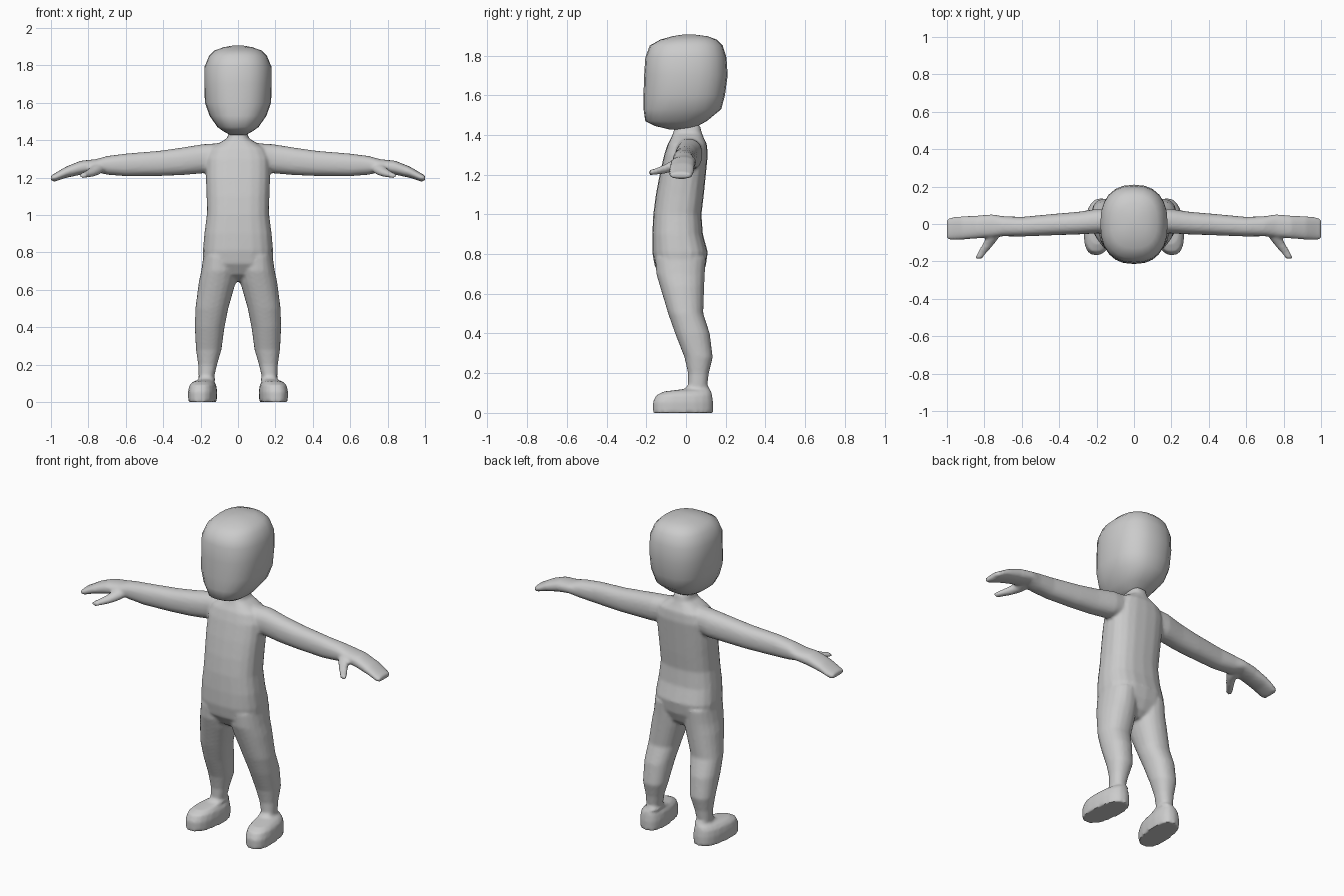
import bpy, bmesh, math


def loft(name, axis, sections, power=2.3, n=20, side=1, skew=None):
    """Skin of superellipse rings; section = (position, a0, a1, b0, b1).
    axis z: a=x b=y | axis x: a=y b=z | axis y: a=x b=z"""
    bm = bmesh.new()
    rings = []
    for p, a0, a1, b0, b1 in sections:
        ring = []
        for i in range(n):
            t = 2 * math.pi * i / n
            c, s = math.cos(t), math.sin(t)
            a = (a0 + a1) / 2 + (a1 - a0) / 2 * math.copysign(abs(c) ** (2 / power), c)
            b = (b0 + b1) / 2 + (b1 - b0) / 2 * math.copysign(abs(s) ** (2 / power), s)
            co = {"z": [a, b, p], "x": [p, a, b], "y": [a, p, b]}[axis]
            if skew:
                co[0] += skew(co)
            co[0] *= side
            ring.append(bm.verts.new(co))
        rings.append(ring)
    for r, q in zip(rings, rings[1:]):
        for i in range(n):
            j = (i + 1) % n
            bm.faces.new((r[i], r[j], q[j], q[i]))
    bm.faces.new(rings[0])
    bm.faces.new(rings[-1])
    bmesh.ops.recalc_face_normals(bm, faces=bm.faces)
    me = bpy.data.meshes.new(name)
    bm.to_mesh(me)
    bm.free()
    ob = bpy.data.objects.new(name, me)
    bpy.context.collection.objects.link(ob)
    return ob


def select(obs):
    bpy.ops.object.select_all(action="DESELECT")
    for o in obs:
        o.select_set(True)
    bpy.context.view_layer.objects.active = obs[0]


# torso with neck: z, x range, y range
torso = [(z, -w, w, y0, y1) for z, w, y0, y1 in [
    (0.645, 0.04, -0.06, 0.04), (0.68, 0.12, -0.12, 0.075), (0.74, 0.185, -0.158, 0.10),
    (0.81, 0.188, -0.17, 0.11), (0.90, 0.18, -0.17, 0.085), (1.0, 0.167, -0.165, 0.078),
    (1.10, 0.168, -0.152, 0.09), (1.2, 0.172, -0.133, 0.10), (1.3, 0.172, -0.11, 0.11),
    (1.355, 0.15, -0.092, 0.105), (1.385, 0.10, -0.075, 0.09), (1.41, 0.058, -0.065, 0.08),
    (1.45, 0.047, -0.055, 0.07)]]
body_parts = [loft("body", "z", torso, 2.6)]

# leg and foot in one skin (right-hand x side, mirrored by side)
leg = [(0.78, 0.01, 0.185, -0.155, 0.10), (0.70, 0.005, 0.197, -0.15, 0.095),
       (0.64, 0.012, 0.21, -0.132, 0.092), (0.5, 0.052, 0.228, -0.09, 0.087),
       (0.4, 0.072, 0.231, -0.055, 0.12), (0.28, 0.088, 0.225, -0.008, 0.135),
       (0.2, 0.112, 0.213, 0.01, 0.115), (0.12, 0.13, 0.21, 0.01, 0.105)]
foot = [(0.145, 0.14, 0.205, 0.02, 0.105), (0.12, 0.125, 0.215, -0.01, 0.12),
        (0.108, 0.13, 0.24, -0.11, 0.127), (0.09, 0.118, 0.257, -0.15, 0.132),
        (0.055, 0.112, 0.264, -0.167, 0.137), (0.0, 0.115, 0.262, -0.167, 0.137)]
# arm and mitten hand: x, y range, z range
arm = [(0.08, -0.06, 0.08, 1.24, 1.385), (0.19, -0.05, 0.082, 1.222, 1.378),
       (0.3, -0.056, 0.065, 1.213, 1.36), (0.42, -0.06, 0.055, 1.208, 1.343),
       (0.6, -0.067, 0.038, 1.207, 1.328), (0.7, -0.066, 0.042, 1.215, 1.315),
       (0.76, -0.07, 0.052, 1.23, 1.298), (0.84, -0.078, 0.045, 1.215, 1.29),
       (0.92, -0.084, 0.042, 1.198, 1.258), (0.98, -0.085, 0.036, 1.178, 1.222),
       (1.0, -0.08, 0.025, 1.182, 1.212)]
thumb = [(-0.03, 0.72, 0.80, 1.225, 1.28), (-0.07, 0.72, 0.79, 1.215, 1.272),
         (-0.11, 0.75, 0.81, 1.205, 1.25), (-0.15, 0.785, 0.835, 1.2, 1.233),
         (-0.188, 0.815, 0.852, 1.196, 1.222)]
for side in (1, -1):
    body_parts += [
        loft("leg", "z", leg, 2.2, side=side),
        loft("foot", "z", foot, 2.5, side=side, skew=lambda c: -0.09 * c[1] if c[2] < 0.13 else 0),
        loft("arm", "x", arm, 2.3, side=side),
        loft("thumb", "y", thumb, 2.2, side=side)]

# fuse the body parts into one softened skin
select(body_parts)
bpy.ops.object.join()
body = bpy.context.object
body.name = "body"
remesh = body.modifiers.new("fuse", "REMESH")
remesh.mode = "VOXEL"
remesh.voxel_size = 0.009
soften = body.modifiers.new("soften", "SMOOTH")
soften.factor = 0.5
soften.iterations = 4
for m in ("fuse", "soften"):
    bpy.ops.object.modifier_apply(modifier=m)
bpy.ops.object.shade_smooth_by_angle(angle=math.radians(50))

# large rounded head
head_rings = [(z, -w, w, y0, y1) for z, w, y0, y1 in [
    (1.427, 0.04, -0.08, 0.03), (1.445, 0.075, -0.155, 0.06), (1.47, 0.11, -0.205, 0.105),
    (1.53, 0.152, -0.214, 0.178), (1.60, 0.177, -0.214, 0.196), (1.70, 0.18, -0.211, 0.21),
    (1.79, 0.18, -0.205, 0.204), (1.85, 0.155, -0.183, 0.185), (1.88, 0.125, -0.13, 0.155),
    (1.897, 0.075, -0.07, 0.11), (1.905, 0.03, -0.02, 0.05)]]
head = loft("head", "z", head_rings, 2.4, n=24)
select([head])
bpy.ops.object.shade_smooth_by_angle(angle=math.radians(60))
